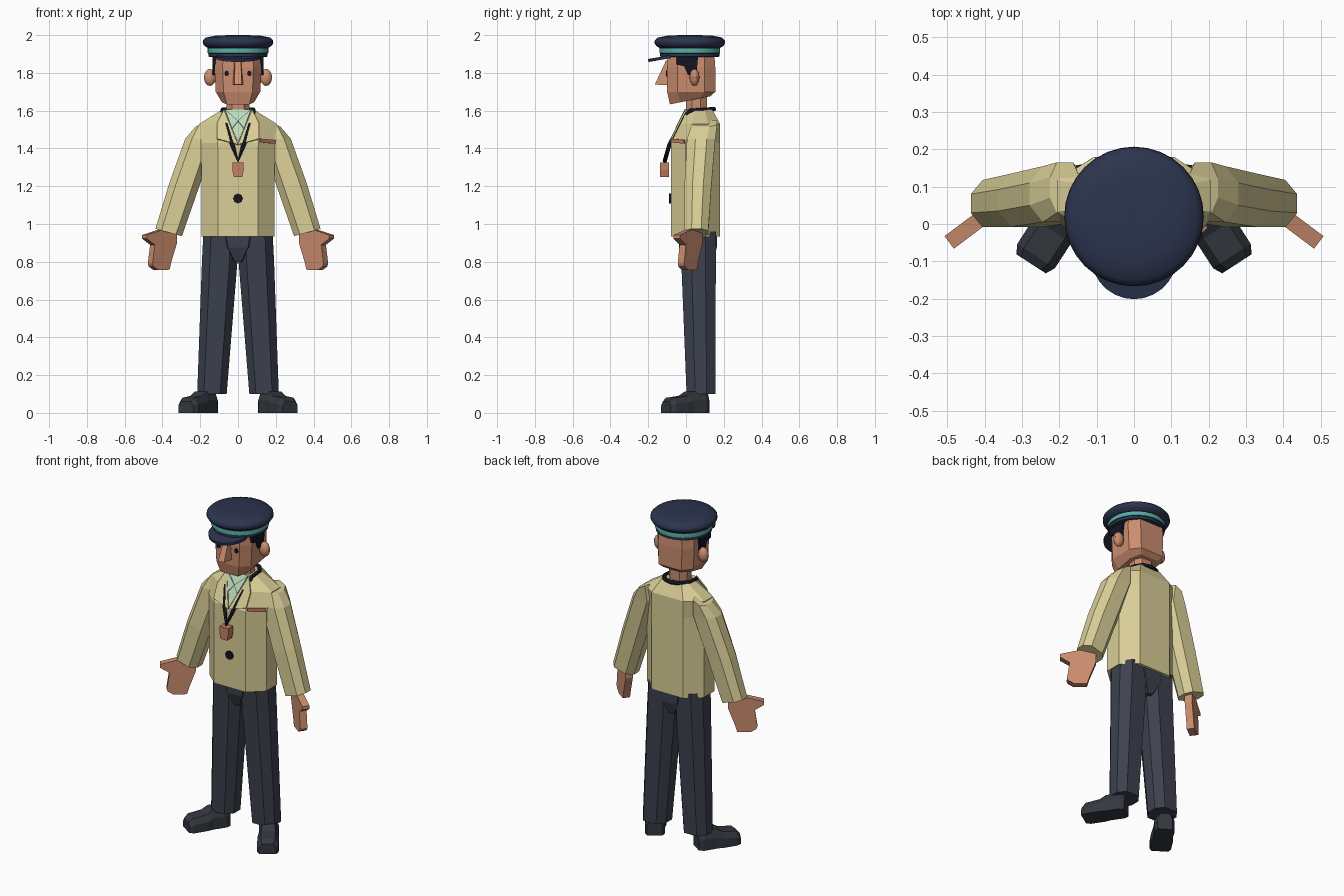
import bpy, bmesh, math
from mathutils import Vector

if "Cube" in bpy.data.objects:
    bpy.data.objects.remove(bpy.data.objects["Cube"])


def mat(name, r, g, b):
    m = bpy.data.materials.new(name)
    m.diffuse_color = (r, g, b, 1)
    m.use_nodes = True
    m.node_tree.nodes["Principled BSDF"].inputs["Base Color"].default_value = m.diffuse_color
    return m


YELLOW = mat("jacket_yellow", 0.70, 0.62, 0.31)
MINT = mat("shirt_mint", 0.50, 0.70, 0.50)
SKIN = mat("skin", 0.60, 0.27, 0.16)
SALMON = mat("salmon", 0.56, 0.21, 0.13)
NAVY = mat("cap_navy", 0.025, 0.034, 0.075)
TEAL = mat("band_teal", 0.09, 0.42, 0.36)
SLATE = mat("trouser_slate", 0.045, 0.053, 0.075)
SHOE = mat("shoe_grey", 0.033, 0.040, 0.050)
BLACK = mat("black", 0.006, 0.007, 0.016)


def finish(name, bm, m, mirror=False, thick=0, smooth=False):
    bmesh.ops.recalc_face_normals(bm, faces=bm.faces)
    me = bpy.data.meshes.new(name)
    bm.to_mesh(me)
    bm.free()
    ob = bpy.data.objects.new(name, me)
    bpy.context.collection.objects.link(ob)
    me.materials.append(m)
    if thick:
        s = ob.modifiers.new("thickness", 'SOLIDIFY')
        s.thickness, s.offset = thick, 0
    if mirror:
        ob.modifiers.new("mirror", 'MIRROR').use_clip = False
    if smooth:
        bpy.ops.object.select_all(action='DESELECT')
        ob.select_set(True)
        bpy.context.view_layer.objects.active = ob
        bpy.ops.object.shade_smooth_by_angle(angle=math.radians(40))
    return ob


def loft(name, rings, m, **kw):
    """Skin a stack of equal-length rings and cap both ends."""
    bm = bmesh.new()
    rows = [[bm.verts.new(p) for p in r] for r in rings]
    n = len(rows[0])
    for a, b in zip(rows, rows[1:]):
        for i in range(n):
            j = (i + 1) % n
            bm.faces.new((a[i], a[j], b[j], b[i]))
    bm.faces.new(rows[0])
    bm.faces.new(rows[-1])
    return finish(name, bm, m, **kw)


def plate(name, pts, m, thick=0.008, **kw):
    """Flat polygon given thickness."""
    bm = bmesh.new()
    bm.faces.new([bm.verts.new(p) for p in pts])
    return finish(name, bm, m, thick=thick, **kw)


def octo(z, w, y0, y1, f=0.55, c=0.3, cx=0, tx=0, ty=0):
    """Octagonal section: half width w, depth y0..y1, tilted by tx and ty."""
    d = (y1 - y0) * c
    ym = (y0 + y1) / 2
    half = [(w * f, y0), (w, y0 + d), (w, y1 - d), (w * f, y1)]
    pts = half + [(-x, y) for x, y in reversed(half)]
    return [(cx + x, y, z + tx * x + ty * (y - ym)) for x, y in pts]


def circle(r, z, cy=0.02, n=32):
    return [(r * math.cos(2 * math.pi * i / n), cy + r * math.sin(2 * math.pi * i / n), z)
            for i in range(n)]


# Cap: crown, teal band by height, visor
cap = loft("cap", [circle(r, z) for r, z in [
    (0.152, 1.885), (0.157, 1.887), (0.157, 1.903), (0.161, 1.905), (0.161, 1.928),
    (0.160, 1.932), (0.178, 1.943), (0.187, 1.958), (0.185, 1.972), (0.170, 1.987),
    (0.12, 1.997), (0.05, 2.0)]], NAVY, smooth=True)
cap.data.materials.append(TEAL)
for f in cap.data.polygons:
    if 1.904 < f.center.z < 1.93 and abs(f.normal.z) < 0.5:
        f.material_index = 1
arc = [math.pi * i / 14 for i in range(15)]
plate("cap_visor", [(0.117 * math.cos(a), -0.08 - 0.12 * math.sin(a), 1.886 - 0.17 * math.sin(a) * 0.12)
                    for a in arc], NAVY, thick=0.016)

# Head, nose, ears, eyes, hair, neck
loft("head", [octo(1.655, 0.085, -0.085, 0.13, 0.7, 0.25, ty=0.2),
              octo(1.70, 0.118, -0.10, 0.155, 0.65, 0.22),
              octo(1.83, 0.125, -0.10, 0.155, 0.65, 0.22),
              octo(1.90, 0.122, -0.095, 0.15, 0.65, 0.22)], SKIN)
loft("nose", [[(-0.029, -0.09, 1.735), (0.029, -0.09, 1.735), (0.020, -0.165, 1.738), (-0.020, -0.165, 1.738)],
              [(-0.020, -0.09, 1.865), (0.020, -0.09, 1.865), (0.015, -0.106, 1.865), (-0.015, -0.106, 1.865)]], SKIN)
bm = bmesh.new()
bmesh.ops.create_uvsphere(bm, u_segments=10, v_segments=8, radius=1)
for v in bm.verts:
    v.co = Vector((0.149 + v.co.x * 0.033, 0.045 + v.co.y * 0.026, 1.776 + v.co.z * 0.045))
finish("ears", bm, SKIN, mirror=True, smooth=True)
plate("eyes", [(0.06 + 0.012 * math.cos(a), -0.102, 1.797 + 0.015 * math.sin(a))
               for a in [math.pi * i / 4 for i in range(8)]], BLACK, mirror=True)
plate("hair_sides", [(0.126, y, z) for y, z in [
    (-0.05, 1.9), (-0.05, 1.845), (-0.01, 1.835), (0.01, 1.79), (0.055, 1.79), (0.065, 1.9)]],
    BLACK, thick=0.02, mirror=True)
loft("neck", [octo(1.54, 0.06, 0.0, 0.11), octo(1.68, 0.06, 0.0, 0.11)], SKIN)

# Jacket body and sleeves
loft("jacket_body", [octo(0.935, 0.193, -0.08, 0.18), octo(1.43, 0.195, -0.08, 0.18),
                     octo(1.53, 0.205, -0.03, 0.18, 0.52), octo(1.605, 0.085, 0.007, 0.14, 0.8)], YELLOW)
loft("sleeves", [octo(0.955, 0.07, -0.008, 0.118, cx=0.367, tx=0.28),
                 octo(1.20, 0.077, -0.008, 0.135, cx=0.287, tx=0.2),
                 octo(1.45, 0.080, 0.005, 0.155, cx=0.20, tx=0.0),
                 octo(1.535, 0.04, 0.03, 0.165, cx=0.185, tx=-0.5)], YELLOW, mirror=True)


def chest(x, z, off=0.0):
    """Point on the sloping upper chest."""
    return (x, -0.08 + (z - 1.43) * 0.5 - off, z)


# Shirt front, collar points, lapels
plate("shirt_front", [chest(-0.072, 1.605, 0.003), chest(0, 1.43, 0.003), chest(0.072, 1.605, 0.003)], MINT)
plate("shirt_collar", [chest(0.07, 1.608, 0.011), chest(0.0, 1.545, 0.011), chest(0.032, 1.505, 0.011)],
      MINT, mirror=True)
plate("lapels", [chest(x, z, 0.007) for x, z in [
    (0.075, 1.605), (0.112, 1.53), (0.11, 1.45), (0.0, 1.42)]], YELLOW, mirror=True)

# Pocket edge on the chamfered side, jacket button
plate("pocket", [(0.117, -0.077, 1.432), (0.195, -0.007, 1.425),
                 (0.195, -0.007, 1.445), (0.117, -0.077, 1.452)], SALMON)
plate("button", [(0.026 * math.cos(a), -0.084, 1.135 + 0.026 * math.sin(a))
                 for a in [math.pi * i / 4 for i in range(8)]], BLACK, thick=0.0099)

# Lanyard loop and whistle
side = [(0.05, 0.135, 1.608), (0.082, 0.09, 1.605), (0.082, 0.02, 1.6),
        (0.062, -0.03, 1.53), (0.03, -0.088, 1.42)]
path = [(0, 0.148, 1.608)] + side + [(0, -0.112, 1.335)] + [(-x, y, z) for x, y, z in reversed(side)]
cu = bpy.data.curves.new("lanyard", 'CURVE')
cu.dimensions, cu.bevel_depth, cu.bevel_resolution = '3D', 0.012, 1
sp = cu.splines.new('POLY')
sp.points.add(len(path) - 1)
for p, co in zip(sp.points, path):
    p.co = (*co, 1)
sp.use_cyclic_u = True
cu.materials.append(BLACK)
bpy.context.collection.objects.link(bpy.data.objects.new("lanyard", cu))
plate("whistle", [(x, -0.114, z) for x, z in [
    (-0.03, 1.325), (-0.03, 1.285), (-0.022, 1.25), (0.022, 1.25), (0.03, 1.285), (0.03, 1.325)]],
    SALMON, thick=0.046)

# Hands: turned slabs with a thumb
plate("hands", [(x, 0.022 - 0.75 * (x - 0.4), z) for x, z in [
    (0.335, 0.97), (0.335, 0.90), (0.365, 0.80), (0.375, 0.758), (0.435, 0.756), (0.46, 0.775),
    (0.465, 0.79), (0.453, 0.89), (0.495, 0.922), (0.495, 0.942), (0.41, 0.97)]],
    SKIN, thick=0.042, mirror=True)

# Trousers: legs and seat
loft("trouser_legs", [octo(0.10, 0.078, 0.003, 0.155, cx=0.138), octo(0.80, 0.094, -0.025, 0.158, cx=0.097),
                      octo(0.96, 0.090, -0.035, 0.16, cx=0.093)], SLATE, mirror=True)
loft("trouser_seat", [octo(0.80, 0.03, -0.01, 0.14), octo(0.875, 0.095, -0.037, 0.163),
                      octo(0.96, 0.12, -0.04, 0.165)], SLATE)


# Shoes: sections along the turned-out foot
def shoe_ring(u, w, h):
    fx, fy = 0.545, -0.84
    prof = [(-w, 0), (w, 0), (w, h * 0.6), (w * 0.65, h), (-w * 0.65, h), (-w, h * 0.6)]
    return [(0.145 + fx * u - fy * v, 0.095 + fy * u + fx * v, z) for v, z in prof]


loft("shoes", [shoe_ring(*s) for s in [(-0.008, 0.042, 0.10), (0.02, 0.056, 0.115), (0.10, 0.054, 0.112),
                                       (0.135, 0.06, 0.09), (0.215, 0.06, 0.08), (0.24, 0.047, 0.06)]],
     SHOE, mirror=True)
